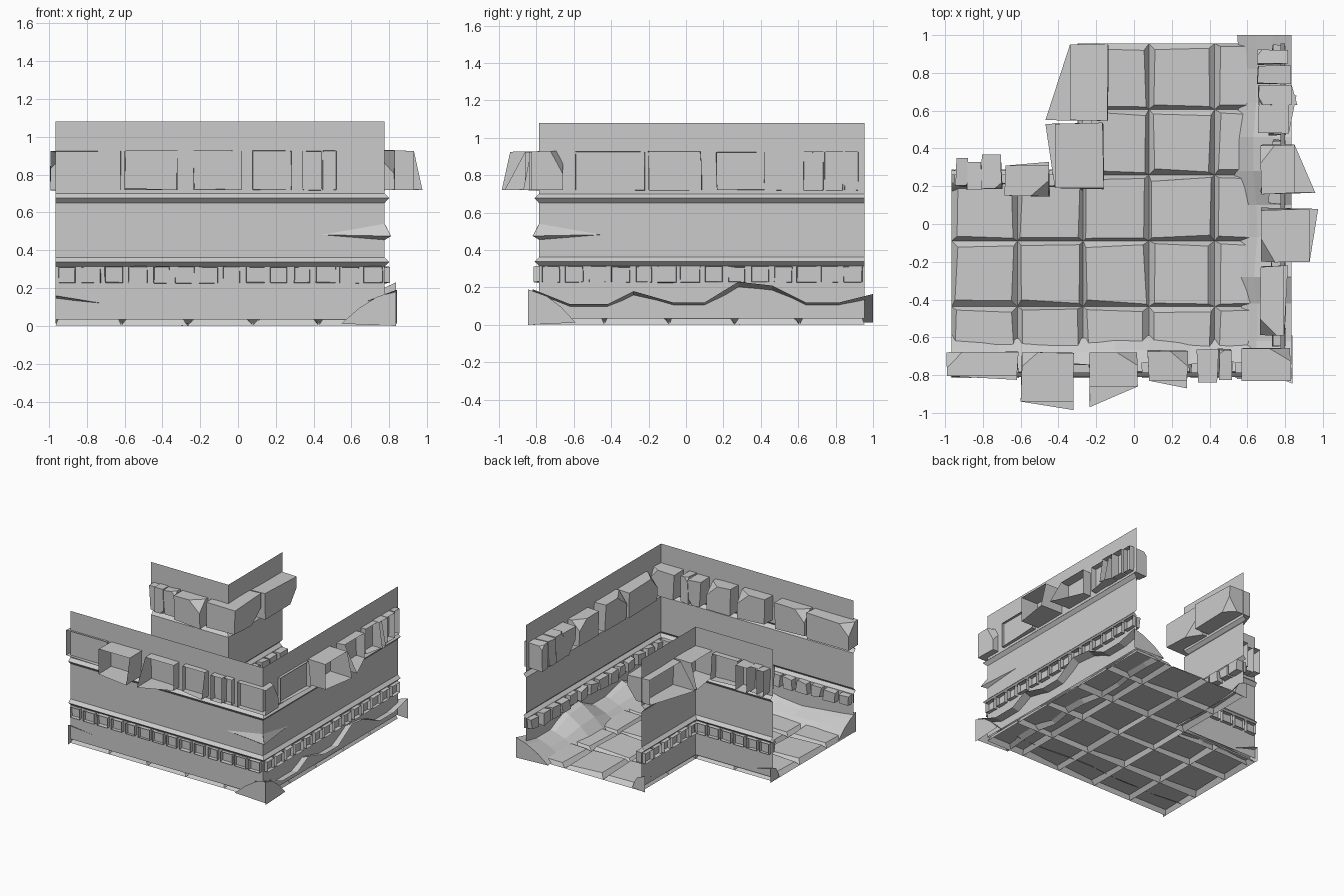
import bpy, bmesh, random
from mathutils import Vector

if "Cube" in bpy.data.objects:
    bpy.data.objects.remove(bpy.data.objects["Cube"])

random.seed(4)
X0, X1, Y0, Y1 = -0.965, 0.775, -0.785, 0.955
CELL = 0.348
NX, NY = X0 + 2 * CELL, Y0 + 3 * CELL      # inner corner of the notch

# Wall frames: s runs along the wall, d points away from the room
FRONT = lambda s, d, z: Vector((s, Y0 - d, z))
RIGHT = lambda s, d, z: Vector((X1 + d, s, z))
NOTCH_A = lambda s, d, z: Vector((s, NY + d, z))
NOTCH_B = lambda s, d, z: Vector((NX - d, s, z))


def finish(bm, name):
    me = bpy.data.meshes.new(name)
    bm.to_mesh(me)
    bm.free()
    ob = bpy.data.objects.new(name, me)
    bpy.context.collection.objects.link(ob)
    return ob


def strip(bm, rows):
    """Skin a grid of points, one list per row."""
    vs = [[bm.verts.new(p) for p in r] for r in rows]
    for a, b in zip(vs, vs[1:]):
        for i in range(len(a) - 1):
            bm.faces.new((a[i], a[i + 1], b[i + 1], b[i]))
    return vs


# Floor: bevelled flagstones with V grooves between them
bm = bmesh.new()
for i in range(5):
    for j in range(5):
        if i < 2 and j > 2:
            continue
        x, y = X0 + i * CELL, Y0 + j * CELL
        tilt = random.uniform(-0.006, 0.006)
        low, top = [], []
        for cx, cy in ((0, 0), (1, 0), (1, 1), (0, 1)):
            low.append(bm.verts.new((x + cx * CELL, y + cy * CELL, 0.003)))
            m, n = random.uniform(0.012, 0.036), random.uniform(0.012, 0.036)
            top.append(bm.verts.new((x + cx * CELL + (m if cx == 0 else -m),
                                     y + cy * CELL + (n if cy == 0 else -n),
                                     0.037 + tilt * (2 * cx - 1) + random.uniform(-.003, .003))))
        bm.faces.new(top)
        for k in range(4):
            bm.faces.new((low[k], low[k - 3], top[k - 3], top[k]))
bmesh.ops.remove_doubles(bm, verts=bm.verts, dist=0.0005)
finish(bm, "floor_tiles")

# Walls: thin sheets with two V grooves, mitred at the corner
PROFILE = [(0, .035), (0, .315), (.025, .338), (0, .362), (0, .65), (.025, .677), (0, .70), (0, 1.08)]
for name, fa, fb, ca, cb, sgn in (("outer_walls", FRONT, RIGHT, X1, Y0, (1, -1)),
                                  ("notch_walls", NOTCH_A, NOTCH_B, NX, NY, (-1, 1))):
    bm = bmesh.new()
    strip(bm, [[fa(X0, d, z), Vector((ca + sgn[0] * d, cb + sgn[1] * d, z)), fb(Y1, d, z)]
               for d, z in PROFILE])
    finish(bm, name)


def brick(bm, f, s0, s1, din, dout, z0, z1, flare=(0, 0), jit=0.008, chip=0.0):
    """Stone with an open back; flare pulls the lower back corners out, chip cuts a front corner."""
    b = bmesh.new()
    r = lambda: random.uniform(-jit, jit)
    front = [b.verts.new((s + r(), din + r() * .5, z + r()))
             for s, z in ((s0, z0), (s1, z0), (s1, z1), (s0, z1))]
    back = [b.verts.new((s, dout + e, z)) for s, e, z in
            ((s0, flare[0], z0), (s1, flare[1], z0), (s1, 0, z1), (s0, 0, z1))]
    b.faces.new(front)
    lid = b.faces.new(back[::-1])
    for k in range(4):
        b.faces.new((front[k], back[k], back[k - 3], front[k - 3]))
    bmesh.ops.recalc_face_normals(b, faces=b.faces)
    b.normal_update()
    if chip:
        sd = random.choice((-1, 1))
        zd = random.choice((-1, 1, 1))
        corner = Vector((s1 if sd > 0 else s0, din, z1 if zd > 0 else z0))
        n = Vector((sd * random.uniform(.5, 1), -1.0, zd * random.uniform(.5, 1))).normalized()
        bmesh.ops.bisect_plane(b, geom=b.verts[:] + b.edges[:] + b.faces[:],
                               plane_co=corner - n * chip, plane_no=n, clear_outer=True)
        bmesh.ops.holes_fill(b, edges=[e for e in b.edges if e.is_boundary], sides=0)
    b.normal_update()
    lids = [q for q in b.faces if q.normal.y > 0.6 and q.calc_center_median().y > dout - .03]
    bmesh.ops.delete(b, geom=lids, context='FACES_ONLY')
    vm = {v: bm.verts.new(f(*v.co)) for v in b.verts}
    for q in b.faces:
        bm.faces.new([vm[v] for v in q.verts])
    b.free()


# Upper course of broken stones: start, length, inner depth, outer depth, flares
MODULE = [(-.99, .37, -.105, .02, (0, .02)), (-.60, .28, -.105, .155, (.0, .045)),
          (-.235, .255, -.105, .075, (.11, 0)), (.08, .20, -.115, .045, (0, .04)),
          (.34, .10, -.12, .055, (0, 0)), (.45, .07, -.12, .04, (0, 0)),
          (.57, .26, -.125, .045, (0, 0))]
RIGHT_SET = [(s + .4, w, a, b, e) for s, w, a, b, e in MODULE[:6]] + \
            [(.63, .105, -.115, .06, (.03, 0))]
A_SET = [(-.94, .06, -.06, .09, (0, 0)), (-.88, .07, -.08, .07, (0, 0)),
         (-.805, .10, -.07, .11, (0, 0)), (-.68, .23, -.11, .05, (0, .02))]
B_SET = [(.19, .34, -.105, .15, (0, .05)), (.55, .40, -.13, .07, (.13, 0))]
for name, f, items in (("front_wall_stones", FRONT, MODULE), ("right_wall_stones", RIGHT, RIGHT_SET),
                       ("notch_stones_a", NOTCH_A, A_SET), ("notch_stones_b", NOTCH_B, B_SET)):
    bm = bmesh.new()
    for s, w, a, b, e in items:
        brick(bm, f, s, s + w, a, b, .72, .925, e, .01, .05 if w > .15 else .015)
    finish(bm, name)

# Lower course of small stones
for name, f, a, b in (("front_small_stones", FRONT, X0, X1), ("right_small_stones", RIGHT, Y0, Y1),
                      ("notch_small_a", NOTCH_A, X0, NX), ("notch_small_b", NOTCH_B, NY, Y1)):
    bm = bmesh.new()
    n = round((b - a) / 0.124)
    step = (b - a) / n
    for k in range(n):
        s, w = a + (k + .5) * step, step * random.uniform(.33, .43)
        brick(bm, f, s - w, s + w, -.05 + random.uniform(-.01, .01), .03,
              .228, .312, (0, 0), .012)
    finish(bm, name)


# Rubble banks against the walls
def bank(name, f, pts, outs, foot):
    bm = bmesh.new()
    cols = []
    for k, (s, z) in enumerate(pts):
        w = .8 + .9 * z / .2 * .5 + random.uniform(-.06, .06)
        cols.append([f(s, outs[k], z), f(s, -.04, z * .78 + .005),
                     f(s, -.04 - foot * .5 * w, z * .42 + .015), f(s, -.04 - foot * w, .012)])
    vs = strip(bm, cols)
    for k in (0, -1):
        bm.faces.new(vs[k] + [bm.verts.new(f(pts[k][0], outs[k], 0))])
    finish(bm, name)


HEIGHTS = [(-.82, .19), (-.62, .11), (-.42, .11), (-.28, .18), (-.07, .12), (.10, .12),
           (.28, .23), (.46, .21), (.64, .12), (.82, .12), (1.0, .165)]
bank("right_rubble_bank", RIGHT, HEIGHTS, [.06] * 11, .16)
bank("front_rubble_bank", FRONT,
     [(X0, .16), (-.72, .12), (-.5, .10), (-.3, .12), (-.1, .17), (.08, .19), (.3, .13),
      (.5, .11), (.68, .13), (.84, .19)],
     [.03, 0, -.005, -.005, -.005, -.005, -.005, -.005, 0, .06], .13)
bank("notch_rubble_a", NOTCH_A, [(X0, .12), (-.75, .05), (-.5, .04), (NX, .09)], [.03, 0, 0, 0], .04)
bank("notch_rubble_b", NOTCH_B, [(NY, .09), (.5, .04), (.75, .05), (Y1, .13)], [0, 0, 0, .03], .04)

# Wedge-shaped cracks running into the front right corner
bm = bmesh.new()
for f, c, sg in ((FRONT, X1, -1), (RIGHT, Y0, 1)):
    tip, hi, mid, lo = [bm.verts.new(p) for p in (
        f(c + sg * .33, .001, .482), f(c, .001, .54), f(c - sg * .035, .035, .475), f(c, .001, .455))]
    bm.faces.new((tip, mid, hi))
    bm.faces.new((tip, lo, mid))
finish(bm, "corner_cracks")
